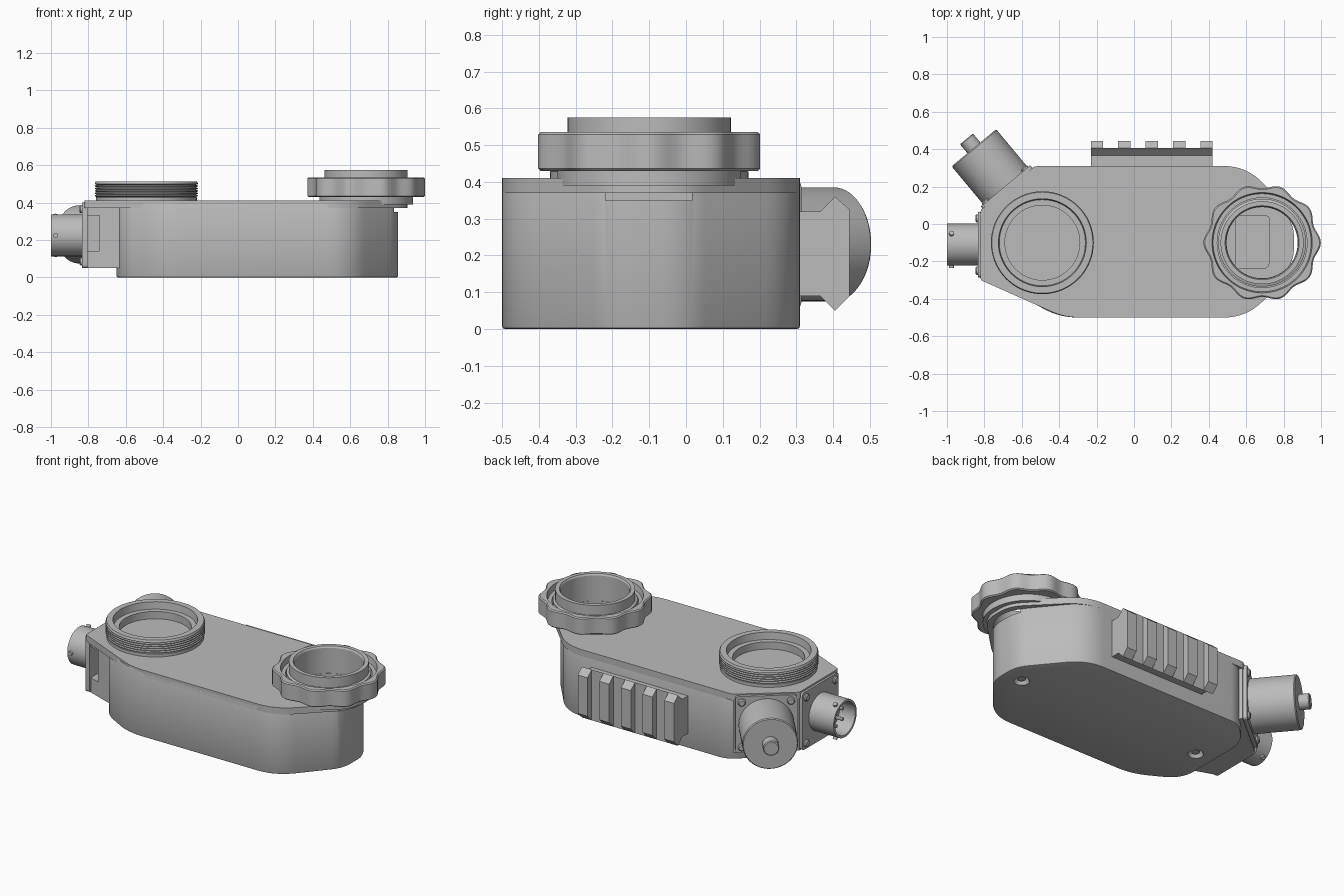
import bpy, bmesh
from math import cos, sin, pi, radians
from mathutils import Vector

old = bpy.data.objects.get("Cube")
if old:
    bpy.data.objects.remove(old)

grey = bpy.data.materials.new("grey_metal")
grey.use_nodes = True
grey.diffuse_color = (0.5, 0.5, 0.5, 1)
bsdf = grey.node_tree.nodes["Principled BSDF"]
bsdf.inputs["Base Color"].default_value = (0.5, 0.5, 0.5, 1)
bsdf.inputs["Roughness"].default_value = 0.6
UP = Vector((0, 0, 1))
parts = []


def finish(name, bm, loc=(0, 0, 0), axis=UP):
    """Turn a bmesh into an object whose local z points along axis."""
    bmesh.ops.recalc_face_normals(bm, faces=bm.faces)
    me = bpy.data.meshes.new(name)
    bm.to_mesh(me)
    bm.free()
    me.materials.append(grey)
    ob = bpy.data.objects.new(name, me)
    bpy.context.collection.objects.link(ob)
    ob.location = loc
    if axis != UP:
        ob.rotation_euler = axis.to_track_quat('Z', 'Y').to_euler()
    parts.append(ob)
    return ob


def rounded(corners, steps=8):
    """Round each (x, y, tangent length) corner of an outline."""
    pts = []
    for i, (x, y, t) in enumerate(corners):
        p = Vector((x, y))
        if t == 0:
            pts.append(p)
            continue
        a = Vector(corners[i - 1][:2])
        b = Vector(corners[(i + 1) % len(corners)][:2])
        a = p + (a - p).normalized() * t
        b = p + (b - p).normalized() * t
        for k in range(steps + 1):
            u = k / steps
            pts.append(a * (1 - u) ** 2 + p * 2 * u * (1 - u) + b * u * u)
    return pts


def prism(name, outline, z0, z1, loc=(0, 0, 0), axis=UP):
    bm = bmesh.new()
    face = bm.faces.new([bm.verts.new((p[0], p[1], z0)) for p in outline])
    ext = bmesh.ops.extrude_face_region(bm, geom=[face])
    for v in ext["geom"]:
        if isinstance(v, bmesh.types.BMVert):
            v.co.z = z1
    return finish(name, bm, loc, axis)


def lathe(name, profile, loc, axis=UP, segs=64, closed=False, wave=0.0):
    """Spin an (r, z) profile; closed makes a ring; wave scallops the rim."""
    bm = bmesh.new()
    rings = []
    for r, z in profile:
        ring = []
        for i in range(segs):
            a = 2 * pi * i / segs
            rr = r + (wave * cos(10 * a) if r > 0.28 else 0)
            ring.append(bm.verts.new((rr * cos(a), rr * sin(a), z)))
        rings.append(ring)
    pairs = list(zip(rings, rings[1:]))
    if closed:
        pairs.append((rings[-1], rings[0]))
    else:
        bm.faces.new(rings[0])
        bm.faces.new(rings[-1])
    for a, b in pairs:
        for i in range(segs):
            j = (i + 1) % segs
            bm.faces.new((a[i], a[j], b[j], b[i]))
    return finish(name, bm, loc, axis)


def apply(ob, mod):
    bpy.context.view_layer.objects.active = ob
    bpy.ops.object.modifier_apply(modifier=mod.name)


def bevel(ob, width):
    m = ob.modifiers.new("edge", 'BEVEL')
    m.width, m.segments = width, 2
    m.limit_method, m.angle_limit = 'ANGLE', radians(60)
    apply(ob, m)


def cut(cutter, *targets):
    for ob in targets:
        m = ob.modifiers.new("cut", 'BOOLEAN')
        m.operation, m.solver, m.object = 'DIFFERENCE', 'EXACT', cutter
        apply(ob, m)
    parts.remove(cutter)
    bpy.data.objects.remove(cutter)


# Housing: deep body, connector block and thin top plate
body = prism("main_body", rounded([
    (0.6, 0.31, 0.12), (0.855, 0.0, 0.07), (0.855, -0.2, 0.07), (0.6, -0.5, 0.12),
    (-0.4, -0.5, 0.1), (-0.65, -0.36, 0.1), (-0.65, 0.16, 0.1), (-0.5, 0.31, 0.06)]),
    0, 0.4)
bevel(body, 0.008)
block = prism("connector_block", [
    (-0.53, 0.305), (-0.815, 0.07), (-0.815, -0.27), (-0.56, -0.36), (-0.4, 0.1)],
    0.05, 0.39)
plate = prism("top_plate", rounded([
    (0.6, 0.31, 0.12), (0.905, 0.0, 0.08), (0.905, -0.2, 0.08), (0.6, -0.5, 0.12),
    (-0.37, -0.5, 0.08), (-0.82, -0.3, 0.01), (-0.82, 0.075, 0.01), (-0.53, 0.31, 0.02)]),
    0.37, 0.41)

# Side notch in the block
square = [(-1, -1), (1, -1), (1, 1), (-1, 1)]
cut(prism("notch_cutter", [(-0.775 + 0.035 * x, -0.3 + 0.1 * y) for x, y in square],
          0.14, 0.33), block)

# Countersunk screws under the body
for i, x in enumerate((0.73, -0.53)):
    cut(lathe("sink_cutter", [(0.048, -0.01), (0.045, 0.0), (0.03, 0.03)],
              (x, -0.1, 0), segs=24), body)
    lathe(f"base_screw_{i}", [(0.022, 0.012), (0.022, 0.04)], (x, -0.1, 0), segs=20)

# Threaded ring
RING = (-0.49, -0.1, 0)
thread = []
for i in range(6):
    z = 0.43 + 0.013 * i
    thread += [(0.265, z), (0.275, z + 0.004), (0.275, z + 0.009)]
lathe("threaded_ring", [(0.2, 0.4), (0.27, 0.4), (0.27, 0.428)] + thread +
      [(0.27, 0.513), (0.235, 0.513), (0.23, 0.47), (0.2, 0.47)], RING, closed=True)
lathe("ring_floor", [(0.205, 0.4), (0.205, 0.425)], RING)

# Eyepiece: pocket, collar, scalloped knob, tube and inner window
EYE = (0.685, -0.1, 0)
cut(lathe("pocket_cutter", [(0.19, 0.35), (0.19, 0.5)], EYE), body, plate)
lathe("eyepiece_collar", [(0.192, 0.39), (0.25, 0.39), (0.25, 0.45), (0.192, 0.45)],
      EYE, closed=True)
lathe("scalloped_knob", [(0.24, 0.43), (0.295, 0.43), (0.302, 0.436), (0.302, 0.529),
      (0.295, 0.535), (0.268, 0.535), (0.262, 0.5), (0.24, 0.5)],
      EYE, segs=120, closed=True, wave=0.012)
lathe("eyepiece_tube", [(0.192, 0.44), (0.235, 0.44), (0.235, 0.51), (0.222, 0.515),
      (0.222, 0.575), (0.198, 0.575), (0.192, 0.565)], EYE, closed=True)
prism("window_block", rounded([(0.725, 0.045, 0.02), (0.54, 0.045, 0),
      (0.54, -0.24, 0), (0.725, -0.24, 0.04)]), 0.34, 0.38)

# Accessory rail: long base with five raised teeth
neck = [(0.30, 0.09), (0.365, 0.09), (0.405, 0.05)]
neck_top = [(0.405, 0.36), (0.365, 0.32), (0.30, 0.32)]
crown = [(0.445, 0.09), (0.445, 0.325)]


def rail_piece(name, outline, x0, x1):
    bm = bmesh.new()
    face = bm.faces.new([bm.verts.new((x0, y, z)) for y, z in outline])
    ext = bmesh.ops.extrude_face_region(bm, geom=[face])
    bmesh.ops.translate(bm, vec=(x1 - x0, 0, 0), verts=[
        v for v in ext["geom"] if isinstance(v, bmesh.types.BMVert)])
    return finish(name, bm)


rail_piece("rail_base", neck + neck_top, -0.23, 0.42)
for i in range(5):
    x = -0.231 + 0.1465 * i
    rail_piece(f"rail_tooth_{i}", [neck[2]] + crown + [neck_top[0]], x, x + 0.066)


# Connector flanges with corner bolts
def flange(name, base, axis, half):
    q = axis.to_track_quat('Z', 'Y')
    prism(name, rounded([(x * half, y * half, 0.02) for x, y in square], 4),
          -0.01, 0.018, base, axis)
    for i, (x, y) in enumerate(square):
        off = q @ Vector((x, y, 0)) * (half - 0.035)
        lathe(f"{name}_bolt_{i}", [(0.022, 0), (0.022, 0.026), (0.016, 0.032)],
              base + off, axis, 16)


# Open side connector with pins and locking studs
west = Vector((-1, 0, 0))
side = Vector((-0.815, -0.11, 0.225))
flange("side_flange", side, west, 0.175)
lathe("side_socket", [(0.095, 0), (0.112, 0), (0.112, 0.185), (0.098, 0.185)],
      side, west, 48, closed=True)
lathe("socket_insert", [(0.1, 0), (0.1, 0.08)], side, west, 48)
for i in range(5):
    a = 2 * pi * i / 5
    spot = side + Vector((0, 0.055 * cos(a), 0.055 * sin(a)))
    lathe(f"contact_pin_{i}", [(0.01, 0.07), (0.01, 0.14)], spot, west, 12)
for i in range(3):
    a = pi / 3 + 2 * pi * i / 3
    out = Vector((0, cos(a), sin(a)))
    lathe(f"locking_stud_{i}", [(0.013, 0.1), (0.013, 0.126)],
          side + west * 0.16, out, 16)

# Capped angled connector
slant = Vector((-0.64, 0.768, 0)).normalized()
angled = Vector((-0.675, 0.19, 0.23))
flange("angled_flange", angled, slant, 0.172)
lathe("connector_cap", [(0.152, 0), (0.155, 0.03), (0.155, 0.277), (0.15, 0.283)],
      angled, slant, 64)
lathe("cap_button", [(0.045, 0.27), (0.045, 0.34), (0.04, 0.345)], angled, slant, 32)

# Smooth the round parts, keep the edges crisp
bpy.ops.object.select_all(action='DESELECT')
for ob in parts:
    ob.select_set(True)
bpy.context.view_layer.objects.active = body
bpy.ops.object.shade_smooth_by_angle(angle=radians(30))
